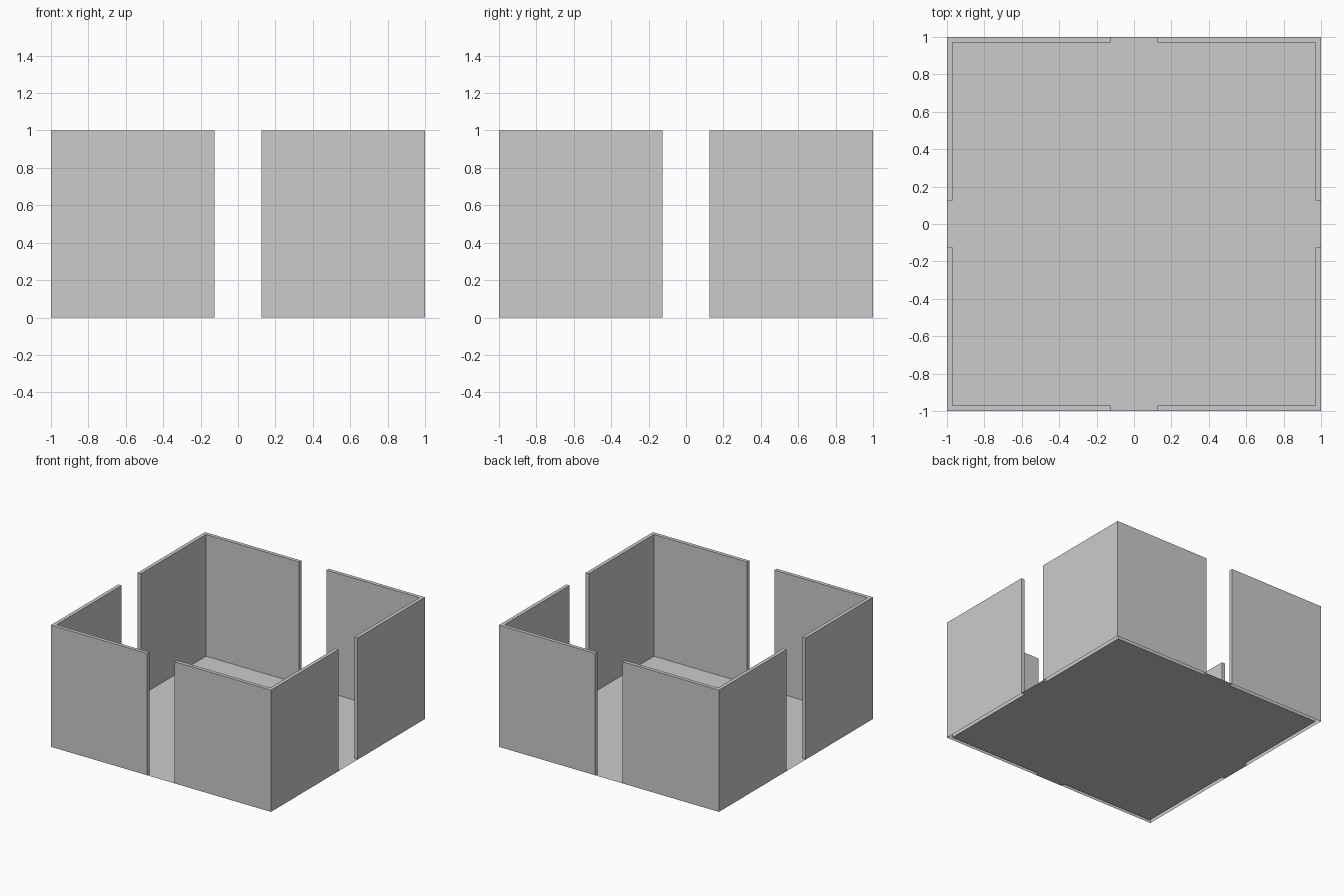
import bpy
import bmesh
from math import pi
from mathutils import Matrix

if "Cube" in bpy.data.objects:
    bpy.data.objects.remove(bpy.data.objects["Cube"])

R = 1.0         # half width of the room
T = 0.03        # wall thickness
D = 0.125       # half width of each doorway
H = 1.0         # wall height
I = R - T       # inner wall face


def make_object(name, bm):
    bm.normal_update()
    mesh = bpy.data.meshes.new(name)
    bm.to_mesh(mesh)
    bm.free()
    obj = bpy.data.objects.new(name, mesh)
    bpy.context.collection.objects.link(obj)


# Corner walls: L profiles with closed tops and open undersides
profile = [(R, D), (R, R), (D, R), (D, I), (I, I), (I, D)]
names = ["back_right", "back_left", "front_left", "front_right"]
for k, name in enumerate(names):
    turn = Matrix.Rotation(k * pi / 2, 4, 'Z')
    bm = bmesh.new()
    low = [bm.verts.new((x, y, 0)) for x, y in profile]
    top = [bm.verts.new((x, y, H)) for x, y in profile]
    bm.faces.new(top)
    for i in range(len(low)):
        j = (i + 1) % len(low)
        bm.faces.new((low[i], low[j], top[j], top[i]))
    bmesh.ops.transform(bm, matrix=turn, verts=bm.verts)
    make_object(name + "_corner_wall", bm)

# Floor: thin sheet inside the walls, reaching out through each doorway
bm = bmesh.new()
for x0, x1, y0, y1 in [(-I, I, -I, I), (-D, D, I, R), (-D, D, -R, -I),
                       (I, R, -D, D), (-R, -I, -D, D)]:
    bm.faces.new([bm.verts.new((x, y, 0)) for x, y in
                  ((x0, y0), (x1, y0), (x1, y1), (x0, y1))])
make_object("floor", bm)
